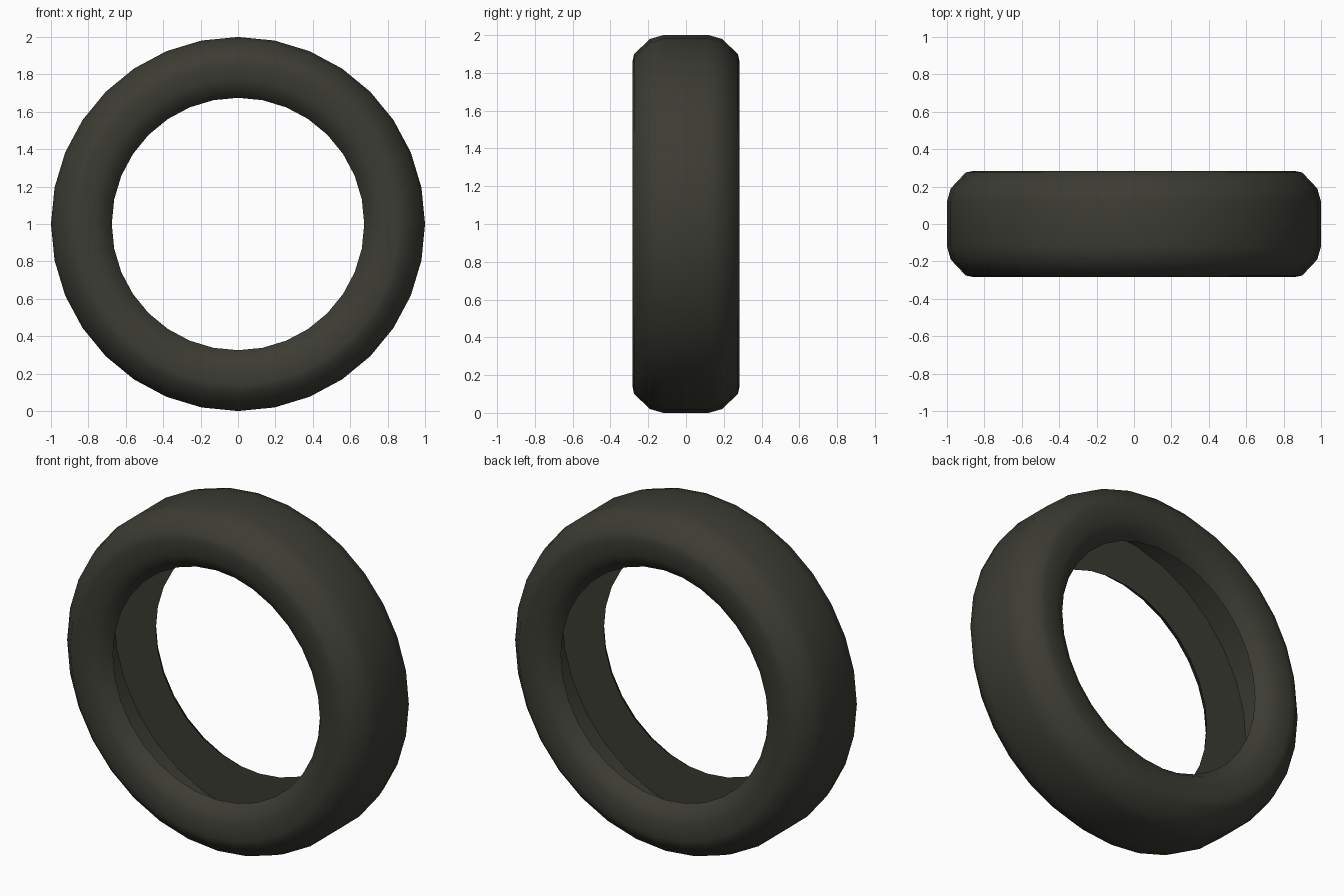
import bpy, bmesh, math

if "Cube" in bpy.data.objects:
    bpy.data.objects.remove(bpy.data.objects["Cube"])

SEGMENTS = 32
CENTRE_Z = 1.0

# Half cross-section as (radius, y): tread centre, shoulder, sidewall, bead, hollow inside
half = [(1.0, 0.12), (0.98, 0.19), (0.9, 0.275), (0.86, 0.283), (0.77, 0.28),
        (0.71, 0.25), (0.675, 0.2), (0.95, 0.2)]
profile = half + [(r, -y) for r, y in reversed(half)]

# Dark rubber
rubber = bpy.data.materials.new("dark_rubber")
rubber.diffuse_color = (0.045, 0.045, 0.034, 1)
rubber.use_nodes = True
rubber.node_tree.nodes["Principled BSDF"].inputs["Base Color"].default_value = rubber.diffuse_color

# Spin the closed cross-section around the y axis
bm = bmesh.new()
rings = []
for i in range(SEGMENTS):
    a = 2 * math.pi * i / SEGMENTS
    rings.append([bm.verts.new((r * math.sin(a), y, CENTRE_Z + r * math.cos(a)))
                  for r, y in profile])
n = len(profile)
for i in range(SEGMENTS):
    p, q = rings[i], rings[(i + 1) % SEGMENTS]
    for j in range(n):
        k = (j + 1) % n
        bm.faces.new((p[j], p[k], q[k], q[j]))
bmesh.ops.recalc_face_normals(bm, faces=bm.faces)

mesh = bpy.data.meshes.new("tyre")
bm.to_mesh(mesh)
bm.free()
mesh.materials.append(rubber)
tyre = bpy.data.objects.new("tyre", mesh)
bpy.context.collection.objects.link(tyre)

# Smooth rubber with crisp bead and inner corners
bpy.context.view_layer.objects.active = tyre
tyre.select_set(True)
bpy.ops.object.shade_smooth_by_angle(angle=math.radians(60))
